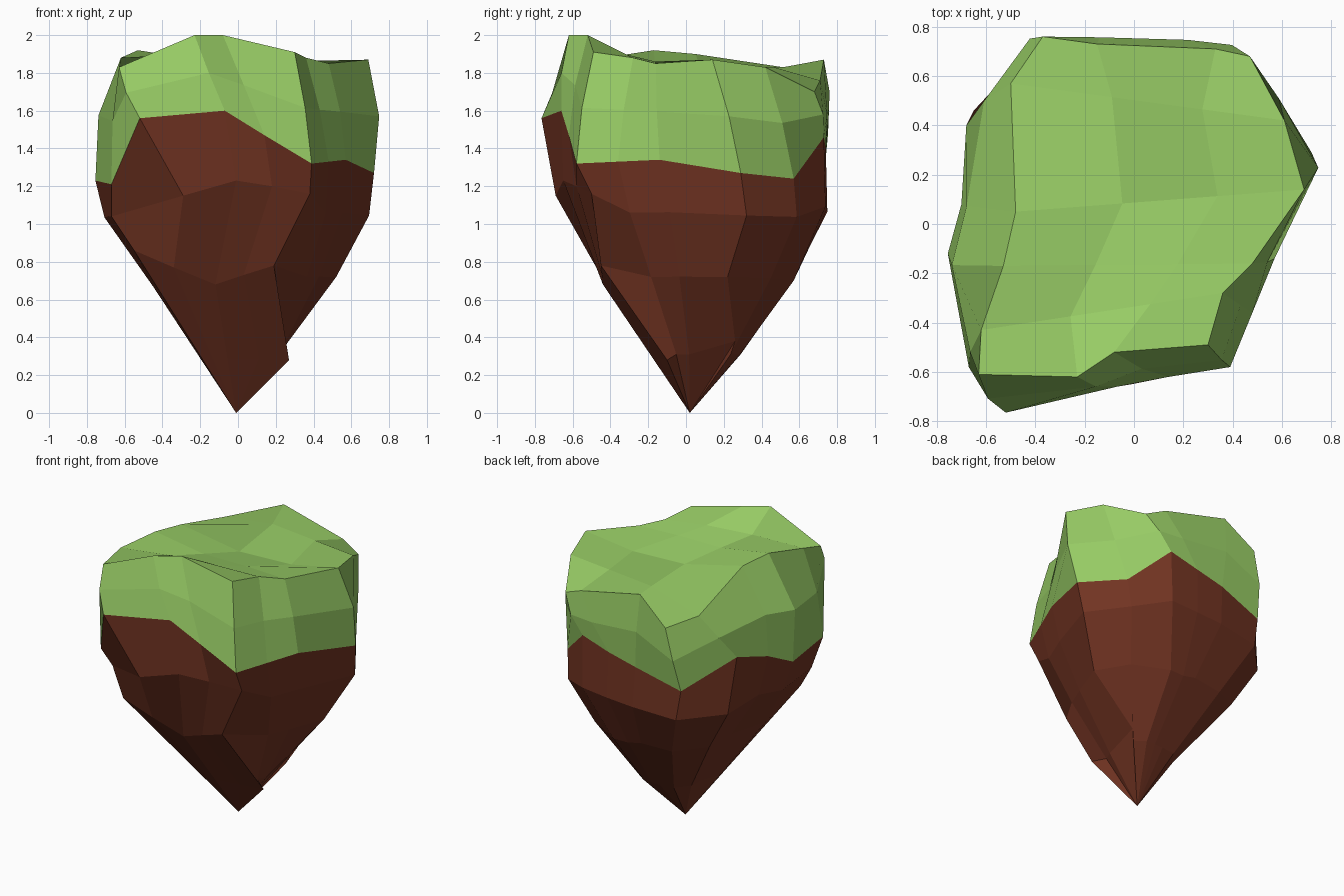
import bpy
import bmesh
from mathutils import Vector

default_cube = bpy.data.objects.get("Cube")
if default_cube:
    bpy.data.objects.remove(default_cube, do_unlink=True)


def flat_material(name, colour):
    material = bpy.data.materials.new(name)
    material.diffuse_color = colour
    material.use_nodes = True
    shader = material.node_tree.nodes["Principled BSDF"]
    shader.inputs["Base Color"].default_value = colour
    shader.inputs["Roughness"].default_value = 1
    return material


def skin(bm, rings):
    """Join closed rings listed from bottom to top; return their vertices."""
    loops = [[bm.verts.new(point) for point in ring] for ring in rings]
    count = len(loops[0])
    for lower, upper in zip(loops, loops[1:]):
        for i in range(count):
            j = (i + 1) % count
            bm.faces.new((lower[i], lower[j], upper[j], upper[i]))
    return loops


def finish(bm, name, material):
    mesh = bpy.data.meshes.new(name)
    bm.to_mesh(mesh)
    bm.free()
    mesh.materials.append(material)
    part = bpy.data.objects.new(name, mesh)
    bpy.context.collection.objects.link(part)


# Columns around the island: grass hem point, then top rim point
columns = [
    ((-.52, -.765, 1.56), (-.63, -.61, 1.83)),
    ((-.07, -.66, 1.6), (-.23, -.62, 2)),
    ((.14, -.62, 1.47), (-.08, -.52, 2)),
    ((.39, -.58, 1.32), (.3, -.49, 1.91)),
    ((.48, -.36, 1.33), (.36, -.28, 1.88)),
    ((.57, -.14, 1.34), (.48, -.16, 1.85)),
    ((.72, .29, 1.27), (.69, .14, 1.87)),
    ((.53, .57, 1.24), (.61, .42, 1.83)),
    ((.3, .73, 1.46), (.47, .68, 1.7)),
    ((.09, .74, 1.4), (.33, .71, 1.76)),
    ((-.12, .74, 1.35), (-.15, .73, 1.87)),
    ((-.45, .7, 1.25), (-.37, .76, 1.7)),
    ((-.68, .4, 1.44), (-.5, .57, 1.75)),
    ((-.7, .08, 1.33), (-.48, .05, 1.9)),
    ((-.755, -.12, 1.23), (-.53, -.17, 1.92)),
    ((-.67, -.58, 1.21), (-.62, -.43, 1.88)),
]
hem = [Vector(low) for low, high in columns]
rim = [Vector(high) for low, high in columns]


def bulge(low, high):
    """Middle of the turf wall, pushed outwards."""
    middle = low.lerp(high, .5)
    if middle.x < -.55 and abs(middle.y) < .3:
        push = 1.15
    else:
        push = 1.06 if middle.x > .6 else 1.03
    return Vector((middle.x * push, middle.y * push, middle.z))


def rock_ring(scale, height, shift, follow, corners):
    """Shrunken copy of the hem with some corners placed by hand."""
    ring = [Vector((p.x * scale + shift[0], p.y * scale + shift[1],
                    height + follow * (p.z - 1.33))) for p in hem]
    for column, place in corners.items():
        ring[column] = Vector(place)
    return ring


# Turf wall
turf = bmesh.new()
turf_wall = [bulge(low, high) for low, high in zip(hem, rim)]
edge = skin(turf, [hem, turf_wall, rim])[-1]

# Turf top: strips from the left rim to the right rim, dipping in the middle
rows = [edge[:4]]
for step, height in enumerate((1.9, 1.86, 1.81, 1.83)):
    left, right = edge[-1 - step], edge[4 + step]
    row = [left]
    for part in (.37, .7):
        point = left.co.lerp(right.co, part)
        point.z = height
        row.append(turf.verts.new(point))
    rows.append(row + [right])
rows.append(edge[8:12][::-1])
for front, back in zip(rows, rows[1:]):
    for i in range(3):
        turf.faces.new((front[i], front[i + 1], back[i + 1], back[i]))
finish(turf, "grass_cap", flat_material("grass green", (.31, .6, .13, 1)))

# Rock shoulder: slanted crease on the front, low corner on the front right
shoulder = rock_ring(.95, 1.06, (.01, .045), .25, {
    0: (-.29, -.69, 1.15),
    1: (-.01, -.65, 1.23),
    2: (.18, -.58, 1.2),
    3: (.38, -.5, 1.16),
    12: (-.65, .46, 1.05),
    15: (-.67, -.45, 1.04),
})
# Rock waist: broad ledge along the front
waist = rock_ring(.68, .72, (.04, .06), .1, {
    0: (-.34, -.475, .77),
    1: (-.12, -.44, .68),
    2: (.03, -.445, .73),
    3: (.19, -.45, .78),
    6: (.52, .22, .72),
    8: (.17, .57, .7),
    9: (.06, .565, .7),
    12: (-.47, .41, .75),
    14: (-.45, -.25, .67),
    15: (-.55, -.5, .86),
})
# Rock foot: a spur on the right, straight runs to the tip on the front left
tip = Vector((-.01, .02, 0))
foot = rock_ring(.31, .31, (.04, .06), 0, {
    2: (.11, -.14, .285),
    3: (.27, -.1, .28),
    6: (.23, .26, .38),
})
for column in (0, 1, 14, 15):
    foot[column] = tip.lerp(waist[column], .42)

rock = bmesh.new()
bottom = skin(rock, [foot, waist, shoulder, hem])[0]
point = rock.verts.new(tip)
for i, corner in enumerate(bottom):
    rock.faces.new((bottom[(i + 1) % len(bottom)], corner, point))
finish(rock, "rock_base", flat_material("earth brown", (.168, .034, .016, 1)))
